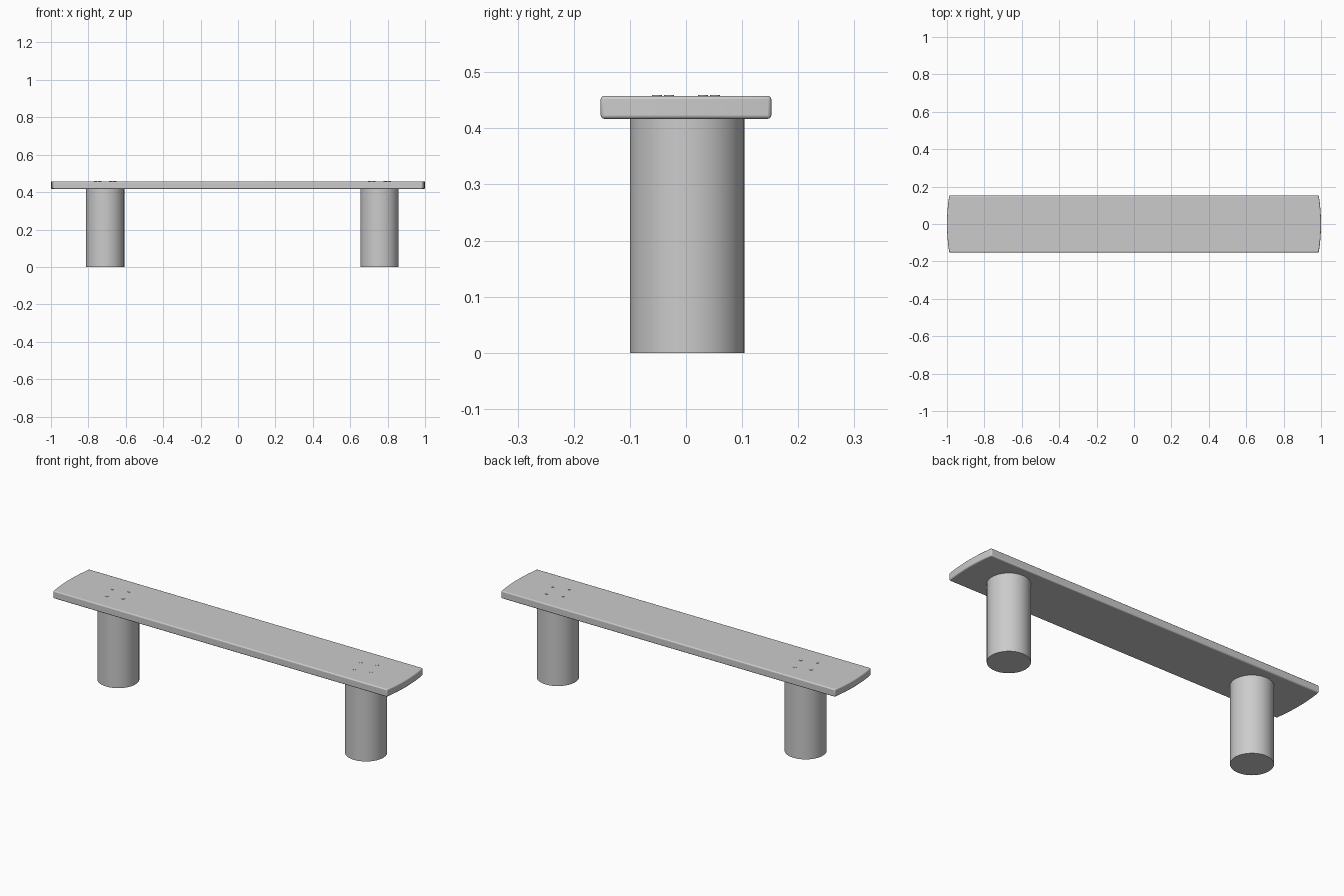
import bpy, bmesh
from math import pi, sin, cos

if "Cube" in bpy.data.objects:
    bpy.data.objects.remove(bpy.data.objects["Cube"])

SEAT_BOTTOM, SEAT_TOP = 0.417, 0.458


def smooth(obj):
    bpy.ops.object.select_all(action='DESELECT')
    obj.select_set(True)
    bpy.context.view_layer.objects.active = obj
    bpy.ops.object.shade_smooth_by_angle(angle=pi / 6)


def cylinder(name, radius, x, y, z0, z1, sides):
    bpy.ops.mesh.primitive_cylinder_add(vertices=sides, radius=radius, depth=z1 - z0,
                                        location=(x, y, (z0 + z1) / 2))
    obj = bpy.context.object
    obj.name = name
    smooth(obj)
    return obj


# Seat plank: long board with gently bowed ends
half_w, bow = 0.152, 0.012
end = [(1 - bow * (t / 4) ** 2, half_w * t / 4) for t in range(-4, 5)]
outline = end + [(-x, -y) for x, y in end]
bm = bmesh.new()
face = bm.faces.new([bm.verts.new((x, y, SEAT_BOTTOM)) for x, y in outline])
ext = bmesh.ops.extrude_face_region(bm, geom=[face])
verts = [v for v in ext['geom'] if isinstance(v, bmesh.types.BMVert)]
bmesh.ops.translate(bm, verts=verts, vec=(0, 0, SEAT_TOP - SEAT_BOTTOM))
bmesh.ops.recalc_face_normals(bm, faces=bm.faces)
mesh = bpy.data.meshes.new("seat")
bm.to_mesh(mesh)
bm.free()
seat = bpy.data.objects.new("seat", mesh)
bpy.context.collection.objects.link(seat)
bevel = seat.modifiers.new("rounded_edges", 'BEVEL')
bevel.width = 0.006
bevel.segments = 3
bevel.limit_method = 'ANGLE'
smooth(seat)

# Round posts, each with four fixing screws in a turned square on the seat
for side, x in (("left", -0.71), ("right", 0.757)):
    cylinder(f"{side}_leg", 0.102, x, 0.002, 0, SEAT_BOTTOM + 0.003, 64)
    for i in range(4):
        a = pi / 3 + i * pi / 2
        cylinder(f"{side}_screw_{i + 1}", 0.009, x + 0.06 * cos(a), 0.06 * sin(a),
                 SEAT_TOP - 0.01, SEAT_TOP + 0.0015, 16)
